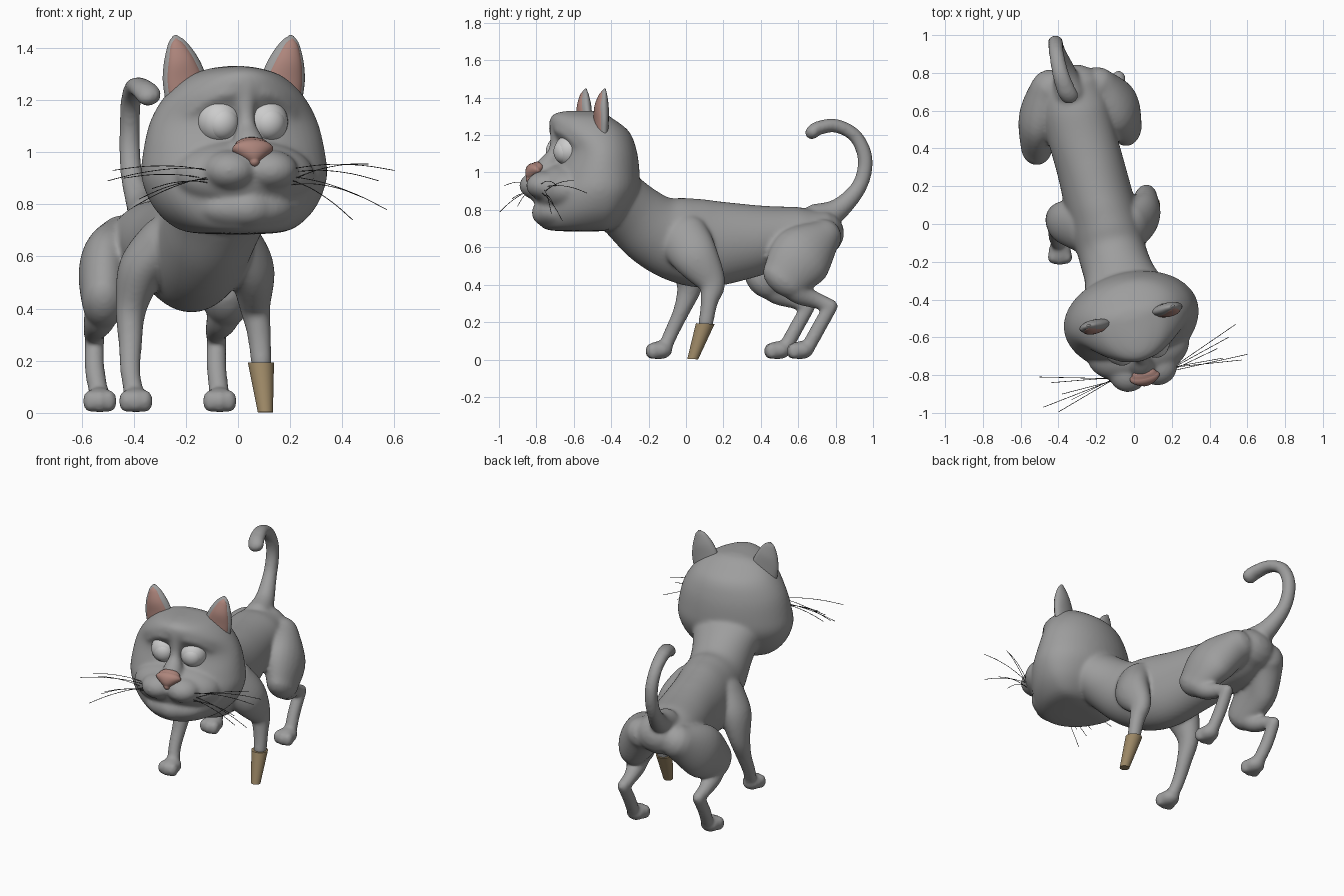
import bpy, bmesh, math
from mathutils import Vector, Matrix

if "Cube" in bpy.data.objects:
    bpy.data.objects.remove(bpy.data.objects["Cube"])

HEAD = Matrix.Translation((-0.015, -0.5, 0)) @ Matrix.Rotation(math.radians(13), 4, 'Z')
SIDES = (-1, 1)


def material(name, color):
    m = bpy.data.materials.new(name)
    m.diffuse_color = color
    m.use_nodes = True
    m.node_tree.nodes["Principled BSDF"].inputs["Base Color"].default_value = m.diffuse_color
    return m


grey = material("grey_fur", (0.34, 0.34, 0.34, 1))
pink = material("pink", (0.42, 0.235, 0.20, 1))
tan = material("wood", (0.34, 0.25, 0.135, 1))
white = material("eye_white", (0.72, 0.72, 0.72, 1))
dark = material("whisker", (0.05, 0.05, 0.05, 1))


def spline(pts, n=6):
    """Catmull-Rom through points of any dimension."""
    p = [pts[0]] + list(pts) + [pts[-1]]
    out = []
    for i in range(1, len(p) - 2):
        for k in range(n):
            t = k / n
            out.append([0.5 * (2 * b + (c - a) * t + (2 * a - 5 * b + 4 * c - d) * t * t
                               + (3 * b - a - 3 * c + d) * t ** 3)
                        for a, b, c, d in zip(*p[i - 1:i + 3])])
    return out + [list(pts[-1])]


def skin(bm, rings):
    loops = [[bm.verts.new(v) for v in r] for r in rings]
    n = len(loops[0])
    for a, b in zip(loops, loops[1:]):
        for i in range(n):
            bm.faces.new((a[i], a[(i + 1) % n], b[(i + 1) % n], b[i]))
    bm.faces.new(loops[0][::-1])
    bm.faces.new(loops[-1])


def tube(bm, pts, mat=Matrix(), n=24):
    """Swept ellipse with round ends: points are (x, y, z, r) or (x, y, z, r_side, r_other)."""
    path = spline([tuple(p) if len(p) == 5 else (*p, p[3]) for p in pts])
    pos = [Vector(p[:3]) for p in path]
    rings = []
    for i, p in enumerate(path):
        t = (pos[min(i + 1, len(pos) - 1)] - pos[max(i - 1, 0)]).normalized()
        s = (Vector((1, 0, 0)) - t * t.x).normalized()
        u = t.cross(s)
        spots = [(0, 1)]
        if i in (0, len(path) - 1):
            r, sign = min(p[3], p[4]), (-1 if i == 0 else 1)
            spots = [(sign * r * math.sin(a), math.cos(a)) for a in (0, 0.4, 0.8, 1.2, 1.5)]
            spots = spots[::-1] if i == 0 else spots
        for off, f in spots:
            rings.append([mat @ (pos[i] + t * off + s * math.cos(a) * p[3] * f + u * math.sin(a) * p[4] * f)
                          for a in (2 * math.pi * k / n for k in range(n))])
    skin(bm, rings)


def ball(bm, loc, size, mat=Matrix()):
    bmesh.ops.create_uvsphere(bm, u_segments=32, v_segments=20, radius=1,
                              matrix=mat @ Matrix.Translation(loc) @ Matrix.Diagonal((*size, 1)))


def finish(bm, name, mat=grey):
    bmesh.ops.recalc_face_normals(bm, faces=bm.faces)
    me = bpy.data.meshes.new(name)
    bm.to_mesh(me)
    bm.free()
    ob = bpy.data.objects.new(name, me)
    bpy.context.collection.objects.link(ob)
    me.materials.append(mat)
    for f in me.polygons:
        f.use_smooth = True
    return ob


def paw(bm, x, y):
    ball(bm, (x, y, 0.05), (0.060, 0.068, 0.049))
    for dx, dy in ((-0.036, -0.035), (0, -0.043), (0.036, -0.035)):
        ball(bm, (x + dx, y + dy, 0.045), (0.03, 0.037, 0.045))


fur = bmesh.new()

# torso and neck
tube(fur, [(-.32, .72, .675, .16, .125), (-.31, .62, .66, .18, .155), (-.28, .48, .65, .18, .17),
           (-.23, .3, .63, .18, .205), (-.18, .1, .62, .185, .235), (-.14, -.05, .645, .185, .225),
           (-.11, -.17, .69, .18, .197), (-.075, -.28, .775, .19, .175), (-.04, -.39, .88, .235, .16)], n=40)

# tail
tube(fur, [(-.34, .70, .75, .085), (-.37, .81, .80, .06), (-.405, .91, .90, .044), (-.415, .953, 1.0, .041),
           (-.415, .953, 1.1, .04), (-.41, .90, 1.20, .04, .037), (-.39, .80, 1.25, .044, .037),
           (-.36, .71, 1.238, .05, .038), (-.34, .675, 1.215, .05, .038)])

# hind legs: thigh, shank, long foot, stepped apart
HIPS = [[(-.44, .71, .65, .11, .11), (-.505, .56, .55, .105, .165), (-.515, .41, .43, .085, .12)],
        [(-.20, .73, .65, .11, .10), (-.095, .62, .55, .12, .17), (-.042, .525, .43, .085, .13)]]
for hip, kx, px, dy in ((HIPS[0], -.55, -.53, -.12), (HIPS[1], -.082, -.07, 0)):
    tube(fur, hip)
    k = hip[-1]
    tube(fur, [(k[0], k[1] + .03, k[2] - .015, .075, .085), (.5 * (k[0] + kx), .61 + dy, .352, .06, .06),
               (kx, .70 + dy, .315, .044), (kx, .775 + dy, .285, .037)])
    tube(fur, [(kx, .775 + dy, .285, .038), (kx, .71 + dy, .17, .039), (px, .65 + dy, .06, .038)])
    paw(fur, px, .615 + dy)

# front legs: one with a paw, one stump for the peg
tube(fur, [(-.29, -.02, .66, .09, .13), (-.37, .01, .55, .09, .115), (-.41, .02, .40, .06, .072),
           (-.413, -.02, .27, .046), (-.412, -.075, .15, .039), (-.395, -.115, .06, .038)])
paw(fur, -.392, -.14)
tube(fur, [(-.02, -.02, .66, .10, .14), (.05, .05, .55, .09, .125), (.065, .135, .41, .06, .078),
           (.08, .125, .31, .047), (.09, .105, .19, .04)])

# skull: stacked sections (height, half width, front depth, back depth)
skull = spline([(1.33, .03, .12, .0), (1.32, .10, .19, .05), (1.29, .185, .228, .10), (1.22, .265, .225, .19),
                (1.12, .325, .18, .23), (1.0, .354, .225, .245), (.9, .36, .27, .24), (.8, .322, .29, .19),
                (.73, .26, .285, .13), (.695, .19, .25, .08), (.685, .08, .15, .03)])
skin(fur, [[HEAD @ Vector((w * math.cos(a), math.sin(a) * (b if math.sin(a) > 0 else f), z))
            for a in (2 * math.pi * k / 48 for k in range(48))] for z, w, f, b in skull])

# muzzle, cheeks, chin, nose bridge and worried brows
ball(fur, (0, -.17, .91), (.275, .165, .14), HEAD)
ball(fur, (0, -.20, .785), (.19, .12, .09), HEAD)
ball(fur, (0, -.25, .785), (.10, .08, .075), HEAD)
tube(fur, [(0, -.19, 1.25, .045), (0, -.205, 1.12, .034), (0, -.24, 1.04, .06), (0, -.28, .98, .065)], HEAD)
for s in SIDES:
    ball(fur, (s * .08, -.275, .93), (.105, .105, .078), HEAD)
    tube(fur, [(s * .015, -.19, 1.235, .027), (s * .06, -.198, 1.23, .028),
               (s * .13, -.168, 1.207, .028), (s * .20, -.125, 1.15, .022)], HEAD)
    tube(fur, [(s * .04, -.205, 1.01, .03), (s * .12, -.18, 1.01, .03), (s * .195, -.13, 1.06, .024)], HEAD)

# fuse everything furry into one smooth skin
body = finish(fur, "cat_body")
rm = body.modifiers.new("fuse", 'REMESH')
rm.mode = 'VOXEL'
rm.voxel_size = 0.01
rm.use_smooth_shade = True
sm = body.modifiers.new("soften", 'SMOOTH')
sm.factor = 0.5
sm.iterations = 14

# ears with pink inside, and eyes
for s in SIDES:
    tag = "left" if s < 0 else "right"
    outline = [(.185, .005, 1.21, .085), (.197, .005, 1.29, .084), (.211, .005, 1.36, .065),
               (.224, .01, 1.42, .035), (.228, .015, 1.443, .012)]
    bm = bmesh.new()
    tube(bm, [(s * x, y, z, w, min(.034, w * .5)) for x, y, z, w in outline], HEAD)
    finish(bm, tag + "_ear")
    bm = bmesh.new()
    tube(bm, [(s * x, y - .012, z - .012, w * .84, min(.029, w * .45)) for x, y, z, w in outline], HEAD)
    finish(bm, tag + "_inner_ear", pink)
    bm = bmesh.new()
    ball(bm, (s * .092, -.142, 1.117), (.085, .087, .087), HEAD)
    finish(bm, tag + "_eye", white)
    bm = bmesh.new()
    ball(bm, (s * .092 + .004, -.178, 1.112), (.064, .056, .066), HEAD)
    finish(bm, tag + "_cornea", white)

# nose
bm = bmesh.new()
tube(bm, [(0, -.345, .965, .020, .02), (0, -.335, .985, .05, .036), (0, -.32, 1.010, .08, .043),
          (0, -.305, 1.024, .068, .034)], HEAD)
finish(bm, "nose", pink)

# wooden peg leg
bm = bmesh.new()
top, foot = Vector((.088, .103, .192)), Vector((.105, .036, .002))
skin(bm, [[c + Vector((r * math.cos(a), r * math.sin(a), -.04 * r * math.sin(a)))
           for a in (2 * math.pi * k / 32 for k in range(32))] for c, r in ((foot, .029), (top, .050))])
peg = finish(bm, "peg_leg", tan)
for f in peg.data.polygons:
    f.use_smooth = len(f.vertices) == 4

# whiskers
ENDS = {"right": ((.19, -.77, .91), [(.60, -.69, .93), (.54, -.53, .89), (.57, -.72, .78), (.44, -.66, .74),
                                     (.50, -.60, .955), (.47, -.71, .83)]),
        "left": ((-.07, -.81, .91), [(-.50, -.81, .89), (-.48, -.97, .93), (-.40, -.995, .79), (-.38, -.90, .82),
                                     (-.44, -.84, .90), (-.33, -.93, .86)])}
for tag, (root, ends) in ENDS.items():
    cu = bpy.data.curves.new(tag + "_whiskers", 'CURVE')
    cu.dimensions = '3D'
    cu.bevel_depth = 0.0016
    cu.bevel_resolution = 1
    cu.materials.append(dark)
    for i, e in enumerate(ends):
        a, b = Vector(root) + Vector((0, .01 * (i % 3 - 1), .012 * (2 - i))), Vector(e)
        path = [a, a.lerp(b, .35) + Vector((0, 0, .02)), a.lerp(b, .7) + Vector((0, 0, .018)), b]
        sp = cu.splines.new('POLY')
        line = spline([tuple(v) for v in path], 4)
        sp.points.add(len(line) - 1)
        for pt, co in zip(sp.points, line):
            pt.co = (*co, 1)
    bpy.context.collection.objects.link(bpy.data.objects.new(tag + "_whiskers", cu))
